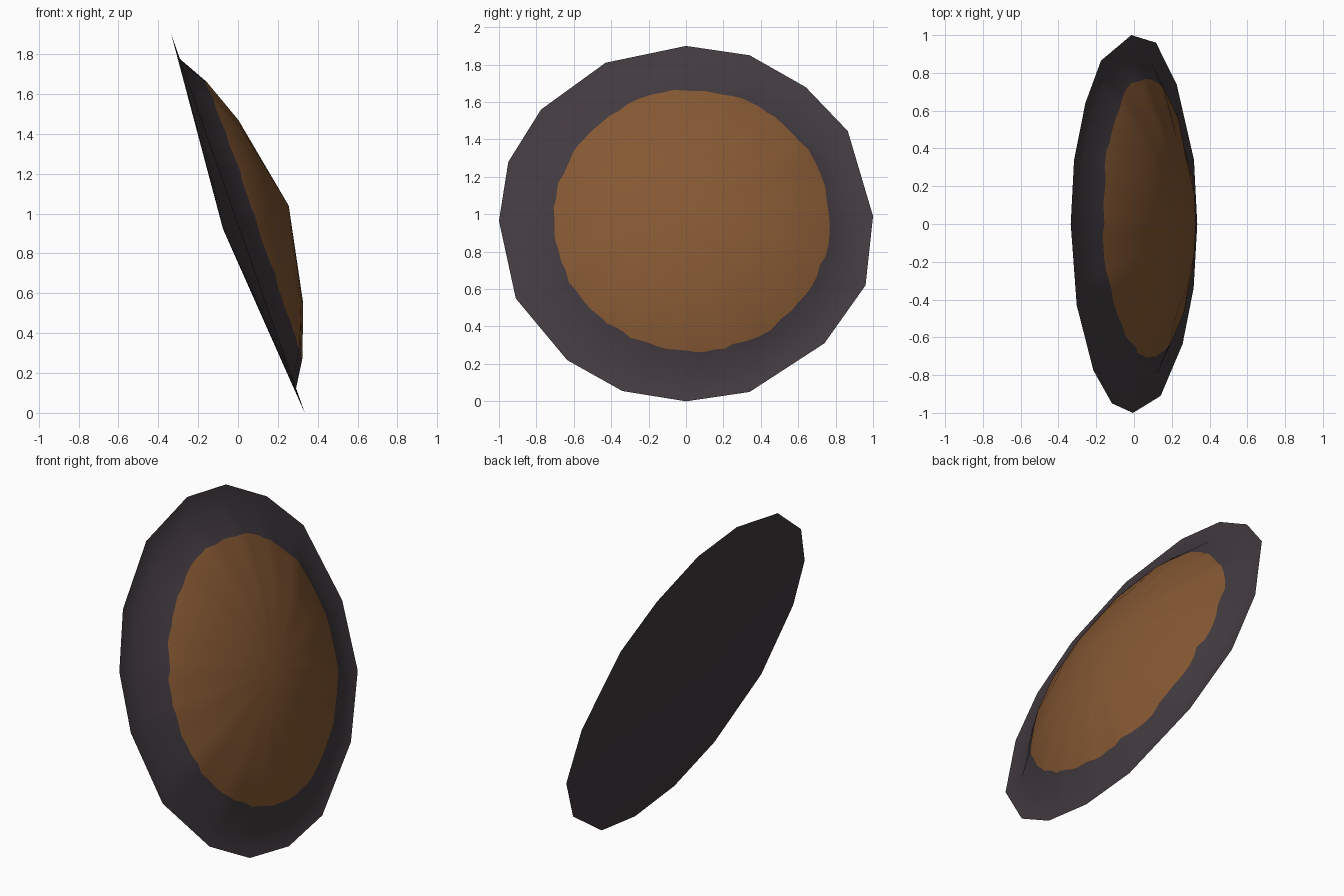
import bpy, bmesh, math, random
from mathutils import Vector

if "Cube" in bpy.data.objects:
    bpy.data.objects.remove(bpy.data.objects["Cube"])

random.seed(4)
TILT = math.atan2(0.67, 1.9)
C, S = math.cos(TILT), math.sin(TILT)
CENTRE = Vector((0, 0, 0.95))
SUB = 5  # segments per rim side

# Hand-hewn rim outline as seen from the right (y, z)
RIM = [(0, 1.9), (.34, 1.85), (.64, 1.68), (.865, 1.445), (1, .99), (.96, .62),
       (.74, .31), (.34, .05), (0, 0), (-.34, .055), (-.635, .22), (-.91, .55),
       (-1, .965), (-.95, 1.28), (-.775, 1.56), (-.43, 1.81)]
# Front profile: fraction of rim radius, height above rim plane
PROFILE = [(0, .27), (.485, .175), (.74, .08), (.88, -.006), (1, 0)]


def height(f):
    for (a, ha), (b, hb) in zip(PROFILE, PROFILE[1:]):
        if f <= b:
            return ha + (hb - ha) * (f - a) / (b - a)
    return 0


def place(y, u, h):
    return CENTRE + Vector((C * h - S * u, y, S * h + C * u))


def material(name, rgb):
    m = bpy.data.materials.new(name)
    m.diffuse_color = (*rgb, 1)
    m.use_nodes = True
    m.node_tree.nodes["Principled BSDF"].inputs["Base Color"].default_value = m.diffuse_color
    return m


# Rim outline in the tilted plane, each side subdivided
outline = []
for i, (y0, z0) in enumerate(RIM):
    y1, z1 = RIM[(i + 1) % len(RIM)]
    for k in range(SUB):
        t = k / SUB
        outline.append((y0 + (y1 - y0) * t, (z0 + (z1 - z0) * t - .95) / C))
N = len(outline)


# Round, slightly ragged edge of the wooden face, as a fraction of the rim
def wood_fraction(y, u):
    R = math.hypot(y, u)
    cy, cu = y / R, u / R
    off = cy * .03 + cu * -.01
    return (off + .737 + random.uniform(-.008, .008)) / R


wood = [wood_fraction(y, u) for y, u in outline]

bm = bmesh.new()


def ring(fractions):
    return [bm.verts.new(place(y * f, u * f, height(f)))
            for (y, u), f in zip(outline, fractions)]


def bridge(a, b, mat):
    for i in range(N):
        j = (i + 1) % N
        bm.faces.new((a[i], b[i], b[j], a[j])).material_index = mat


def fan(r, tip, mat):
    for i in range(N):
        bm.faces.new((r[i], r[(i + 1) % N], tip)).material_index = mat


# Front: rim, groove, raised band, wooden dome; back: shallow cone
rim = ring([1] * N)
groove = ring([.88] * N)
edge = ring(wood)
inner = ring([.485] * N)
bridge(rim, groove, 0)
bridge(groove, edge, 0)
bridge(edge, inner, 1)
fan(inner, bm.verts.new(place(0, 0, .27)), 1)
fan(rim, bm.verts.new(place(0, 0, -.08)), 0)
bmesh.ops.recalc_face_normals(bm, faces=bm.faces)

mesh = bpy.data.meshes.new("round_shield")
bm.to_mesh(mesh)
bm.free()
mesh.materials.append(material("dark iron", (.054, .042, .050)))
mesh.materials.append(material("brown wood", (.235, .098, .033)))
shield = bpy.data.objects.new("round_shield", mesh)
bpy.context.collection.objects.link(shield)
bpy.context.view_layer.objects.active = shield
shield.select_set(True)
bpy.ops.object.shade_smooth_by_angle(angle=math.radians(60))
